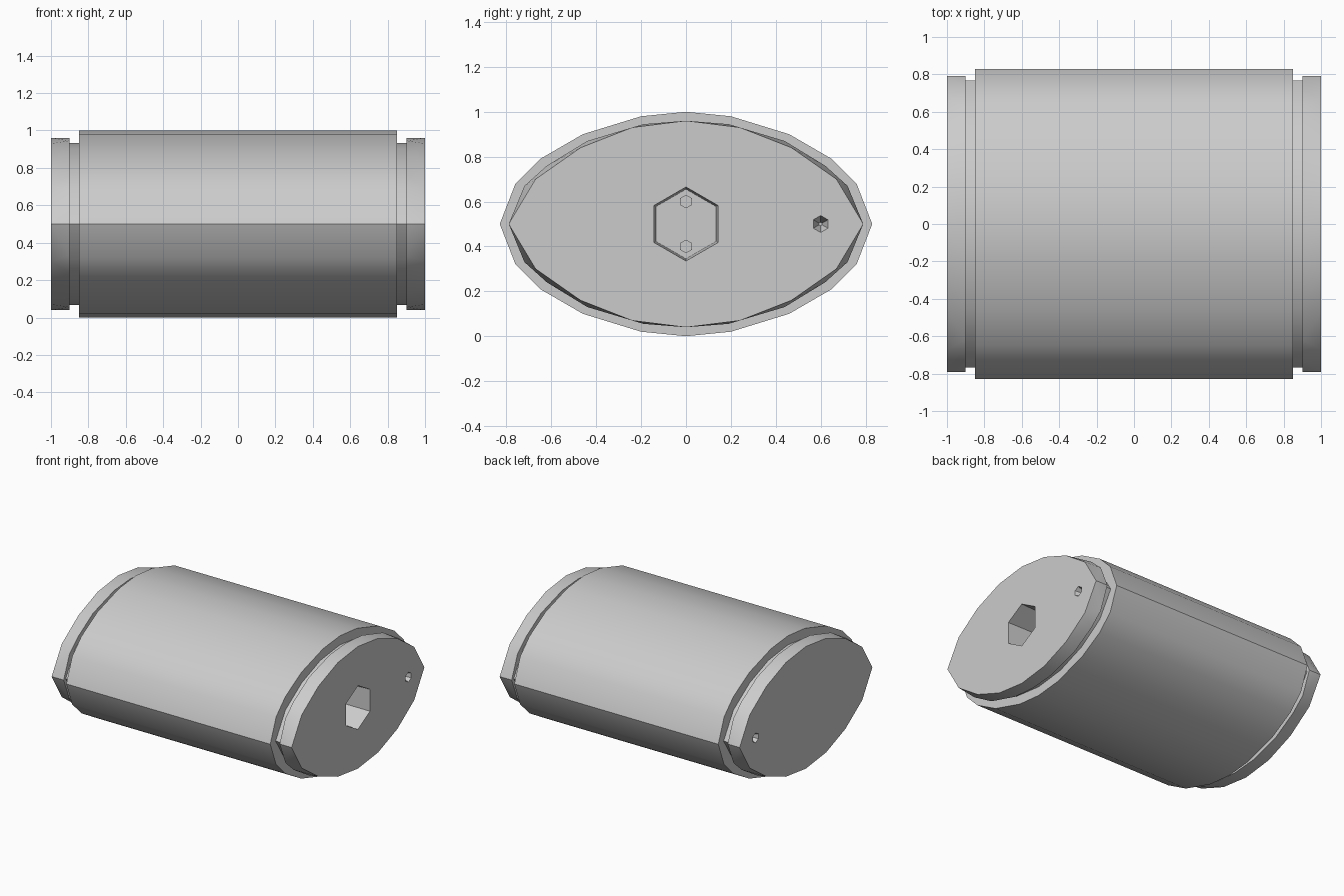
import bpy, bmesh, math

cube = bpy.data.objects.get("Cube")
if cube:
    bpy.data.objects.remove(cube)

grey = bpy.data.materials.new("light_grey")
grey.use_nodes = True
grey.diffuse_color = (0.6, 0.6, 0.6, 1)
grey.node_tree.nodes["Principled BSDF"].inputs["Base Color"].default_value = (0.6, 0.6, 0.6, 1)

MID = 0.5
# Quarter outlines of the lens sections: y, height above the middle
BODY = [(0.83, 0), (0.76, 0.18), (0.65, 0.29), (0.46, 0.40), (0.2, 0.48), (0, 0.5)]
CAP_OUTER = [(0.79, 0), (0.67, 0.2), (0.47, 0.34), (0.24, 0.43), (0, 0.46)]
CAP_INNER = [(0.79, 0), (0.72, 0.17), (0.62, 0.26), (0.44, 0.37), (0.19, 0.445), (0, 0.46)]
NECK = [(y * 0.97, z * 0.94) for y, z in CAP_OUTER]


def lens(quarter):
    """Mirror a quarter outline into the full section."""
    return {(sy * y, MID + sz * z) for y, z in quarter for sy in (1, -1) for sz in (1, -1)}


def hexagon(y, z, r):
    return [(y + r * math.sin(k * math.pi / 3), z + r * math.cos(k * math.pi / 3)) for k in range(6)]


def solid(name, sections):
    """Convex solid spanning sections given as (x, outline)."""
    bm = bmesh.new()
    for x, outline in sections:
        for y, z in sorted(outline):
            bm.verts.new((x, y, z))
    bmesh.ops.convex_hull(bm, input=bm.verts[:])
    bmesh.ops.dissolve_limit(bm, angle_limit=math.radians(1), verts=bm.verts[:], edges=bm.edges[:])
    bmesh.ops.recalc_face_normals(bm, faces=bm.faces[:])
    mesh = bpy.data.meshes.new(name)
    bm.to_mesh(mesh)
    bm.free()
    mesh.materials.append(grey)
    obj = bpy.data.objects.new(name, mesh)
    bpy.context.collection.objects.link(obj)
    return obj


def select(obj):
    bpy.ops.object.select_all(action='DESELECT')
    obj.select_set(True)
    bpy.context.view_layer.objects.active = obj


def carve(obj, cutter):
    mod = obj.modifiers.new("carve", 'BOOLEAN')
    mod.operation = 'DIFFERENCE'
    mod.solver = 'EXACT'
    mod.object = cutter
    select(obj)
    bpy.ops.object.modifier_apply(modifier=mod.name)


# Main barrel
body = solid("body", [(-0.85, lens(BODY)), (0.85, lens(BODY))])
parts = [body]

# Necks and end caps, each cap with a small pointed pit
right_side = []
for side, label in ((1, "socket_end"), (-1, "plain_end")):
    neck = solid(label + "_neck", [(side * 0.85, lens(NECK)), (side * 0.9, lens(NECK))])
    cap = solid(label + "_cap", [(side * 0.9, lens(CAP_INNER)), (side, lens(CAP_OUTER))])
    pit = solid("pit_cutter", [(side * 1.01, hexagon(0.6, MID, 0.042)),
                               (side * 0.93, hexagon(0.6, MID, 0.008))])
    carve(cap, pit)
    bpy.data.objects.remove(pit)
    parts += [neck, cap]
    if side > 0:
        right_side = [neck, cap]

# Hexagonal socket sunk through the cap into the barrel
socket = solid("socket_cutter", [(1.01, hexagon(0, MID, 0.165)), (0.75, hexagon(0, MID, 0.155))])
for part in [body] + right_side:
    carve(part, socket)
bpy.data.objects.remove(socket)

# Contact pins on the socket floor
for label, z in (("upper_pin", 0.6), ("lower_pin", 0.4)):
    parts.append(solid(label, [(0.74, hexagon(0, z, 0.03)), (0.85, hexagon(0, z, 0.03))]))

for part in parts:
    select(part)
    bpy.ops.object.shade_smooth_by_angle(angle=math.radians(30))
